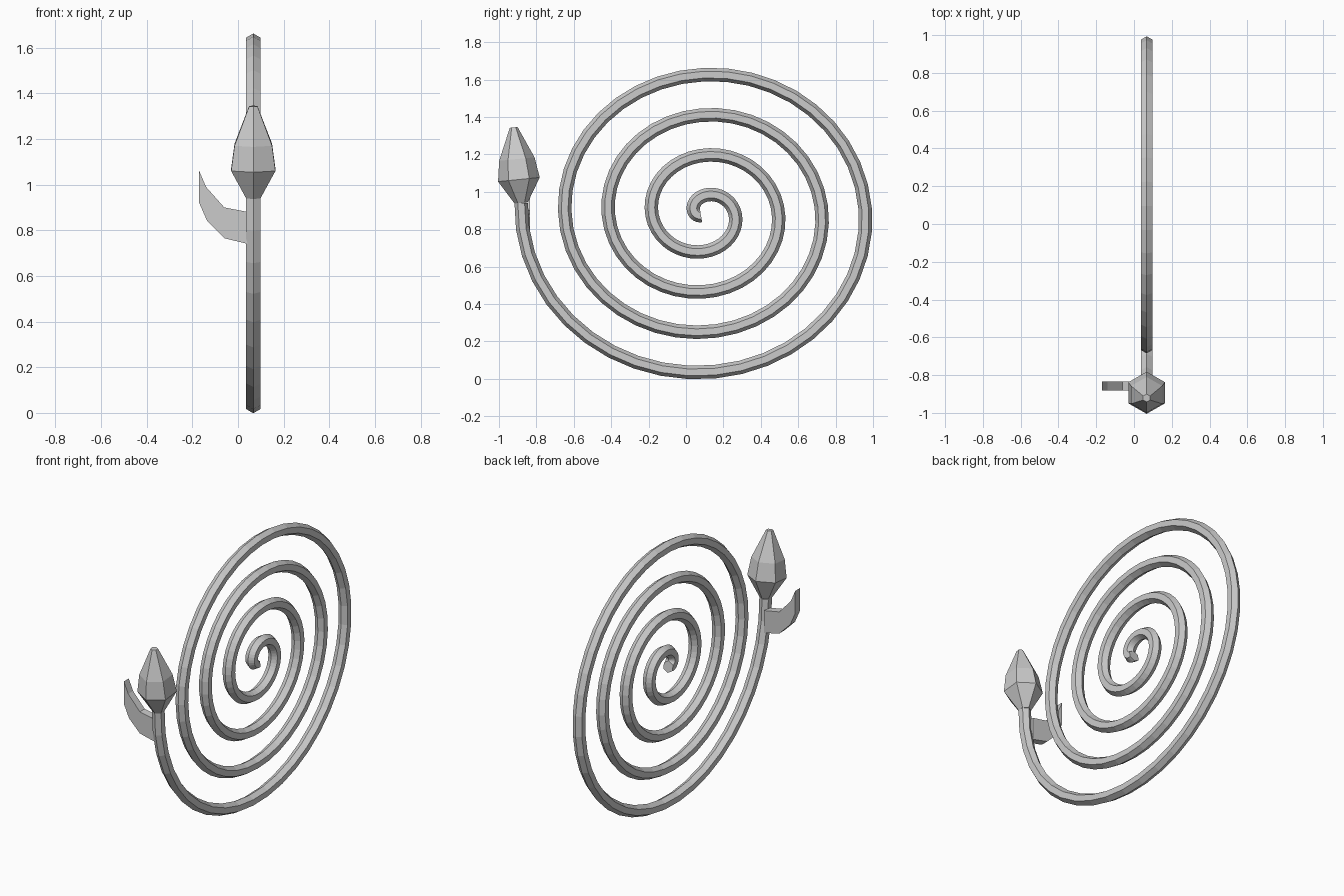
import bpy, bmesh
from math import pi, sin, cos
from mathutils import Vector

if "Cube" in bpy.data.objects:
    bpy.data.objects.remove(bpy.data.objects["Cube"])

CX = 0.067
X = Vector((1, 0, 0))


def finish(name, bm):
    bmesh.ops.recalc_face_normals(bm, faces=bm.faces)
    mesh = bpy.data.meshes.new(name)
    bm.to_mesh(mesh)
    bm.free()
    obj = bpy.data.objects.new(name, mesh)
    bpy.context.collection.objects.link(obj)
    return obj


def hex_loft(name, stations):
    """Skin hexagonal rings given as (centre, tangent, radius)."""
    bm = bmesh.new()
    rings = []
    for centre, tangent, radius in stations:
        side = tangent.normalized().cross(X)
        rings.append([bm.verts.new(centre + radius * (cos(k * pi / 3) * side + sin(k * pi / 3) * X))
                      for k in range(6)])
    for a, b in zip(rings, rings[1:]):
        for k in range(6):
            bm.faces.new((a[k], a[(k + 1) % 6], b[(k + 1) % 6], b[k]))
    bm.faces.new(rings[0])
    bm.faces.new(rings[-1])
    return finish(name, bm)


def spiral(t):
    """Slightly oval spiral in the y-z plane; t counts turns."""
    a = -pi / 2 - 2 * pi * t
    return Vector((CX, 0.0975 + (0.2325 * t - 0.01) * cos(a),
                   0.884 + (0.2155 * t - 0.012) * sin(a)))


# Coiled stem
T0, T1, N = 0.14, 4.26, 168
ts = [T0 + (T1 - T0) * i / N for i in range(N + 1)]
hex_loft("coiled_stem", [(spiral(t), spiral(t + 0.002) - spiral(t - 0.002), 0.036) for t in ts])

# Pointed bud, leaning slightly forward
lean = Vector((0, -0.1, 1)).normalized()
base = spiral(T1)
hex_loft("bud", [(base + lean * h, lean, r) for h, r in
                 ((0, 0.036), (0.125, 0.112), (0.235, 0.095), (0.405, 0.021))])

# Curved leaf on the side of the stem
upper = [(0.045, 0.88), (-0.06, 0.90), (-0.14, 0.99), (-0.17, 1.06)]
lower = [(0.045, 0.74), (-0.06, 0.765), (-0.135, 0.84), (-0.17, 0.92)]
bm = bmesh.new()
rows = [[bm.verts.new((x, y, z)) for x, z in line]
        for line, y in ((upper, -0.882), (lower, -0.882), (lower, -0.834), (upper, -0.834))]
for a, b in zip(rows, rows[1:] + rows[:1]):
    for i in range(3):
        bm.faces.new((a[i], a[i + 1], b[i + 1], b[i]))
for i in (0, 3):
    bm.faces.new([row[i] for row in rows])
finish("leaf", bm)
